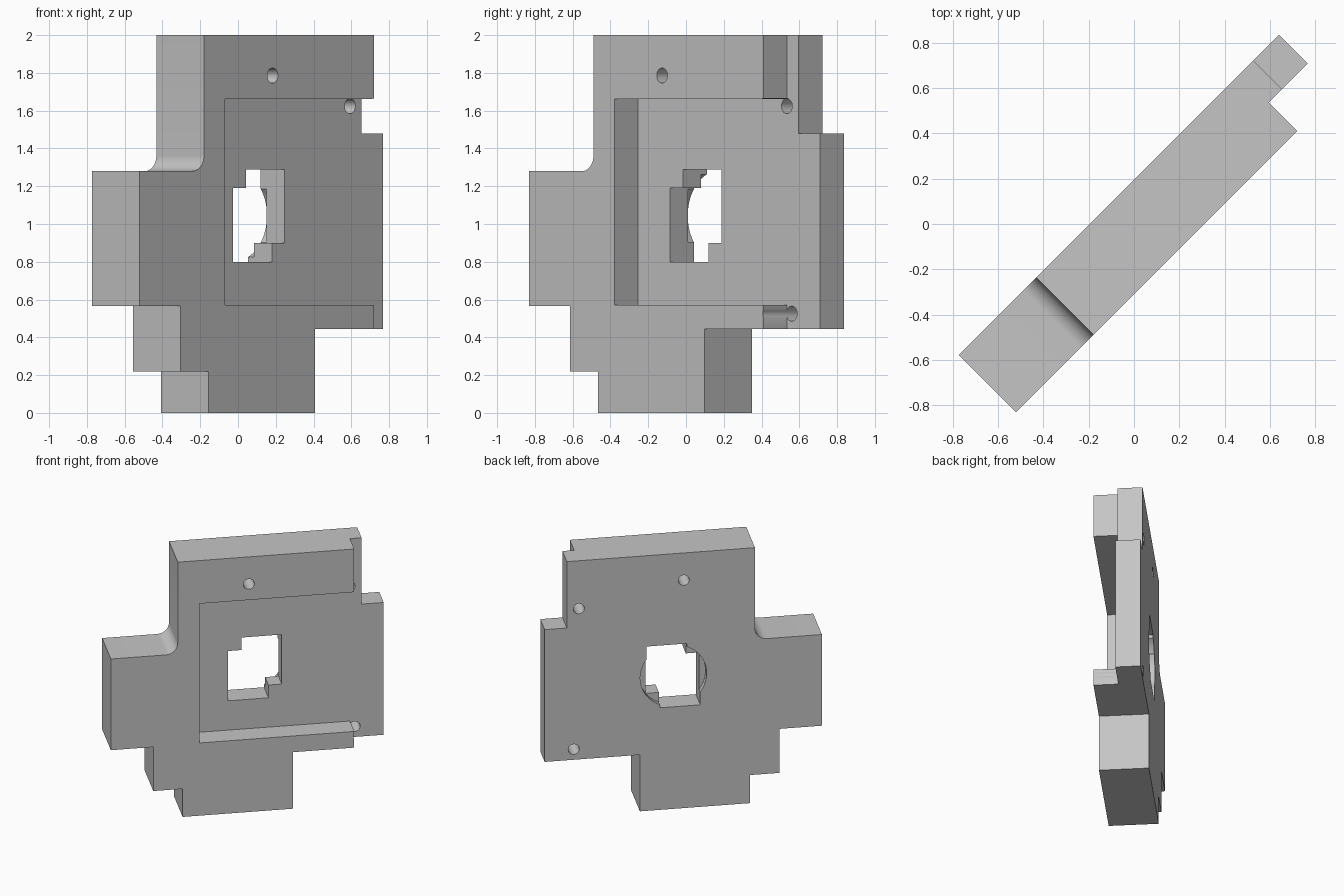
import bpy, bmesh
from math import pi, sin, cos, radians

cube = bpy.data.objects.get("Cube")
if cube:
    bpy.data.objects.remove(cube, do_unlink=True)

# Thickness levels: front face, recessed floor, counterbore floor, back face
FRONT, FLOOR, BORE, BACK = -0.219, -0.042, 0.093, 0.138
TOP = 2.0

grey = bpy.data.materials.new("plain grey")
grey.use_nodes = True
colour = (0.56, 0.56, 0.56, 1)
grey.diffuse_color = colour
grey.node_tree.nodes["Principled BSDF"].inputs["Base Color"].default_value = colour


def prism(name, outline, near, far):
    """Extrude an outline of (across, height) points through the thickness."""
    bm = bmesh.new()
    face = bm.faces.new([bm.verts.new((u, near, z)) for u, z in outline])
    new = bmesh.ops.extrude_face_region(bm, geom=[face])["geom"]
    moved = [v for v in new if isinstance(v, bmesh.types.BMVert)]
    bmesh.ops.translate(bm, verts=moved, vec=(0, far - near, 0))
    bmesh.ops.recalc_face_normals(bm, faces=bm.faces)
    mesh = bpy.data.meshes.new(name)
    bm.to_mesh(mesh)
    bm.free()
    mesh.materials.append(grey)
    ob = bpy.data.objects.new(name, mesh)
    bpy.context.collection.objects.link(ob)
    return ob


def arc(u, z, r, start, end, n):
    angles = [start + (end - start) * i / n for i in range(n + 1)]
    return [(u + r * cos(a), z + r * sin(a)) for a in angles]


def circle(u, z, r, n=48):
    return arc(u, z, r, 0, 2 * pi, n)[:-1]


def box(u0, u1, z0, z1):
    return [(u0, z0), (u1, z0), (u1, z1), (u0, z1)]


# Stepped plate outline with a filleted inner corner at the upper left
R = 0.085
fillet = arc(-0.473 - R, 1.28 + R, R, 0, -pi / 2, 10)
outline = [(-0.438, 0), (0.357, 0), (0.357, 0.443), (1.044, 0.443),
           (1.044, 1.48), (0.884, 1.48), (0.884, TOP), (-0.473, TOP)]
outline += fillet
outline += [(-0.956, 1.28), (-0.956, 0.565), (-0.65, 0.565), (-0.65, 0.22), (-0.438, 0.22)]
plate = prism("mounting_plate", outline, FRONT, BACK)

# Central window: a rectangle with two opposite corners filled
window = [(-0.078, 0.8), (0.212, 0.8), (0.212, 0.9), (0.308, 0.9),
          (0.308, 1.288), (0.018, 1.288), (0.018, 1.19), (-0.078, 1.19)]

cutters = [
    prism("edge_step_cutter", box(0.8, 1.5, -0.5, 2.5), -1, FLOOR),
    prism("pocket_cutter", box(-0.318, 1.4, 0.57, 1.662), -0.9, FLOOR),
    prism("window_cutter", window, -0.8, 0.8),
    prism("counterbore_cutter", circle(0.115, 1.044, 0.24, 64), BORE, 0.7),
]
# Screw holes
for u, z in ((0.04, 1.786), (0.797, 1.624), (0.834, 0.525)):
    cutters.append(prism("screw_hole_cutter", circle(u, z, 0.04, 32), -0.7, 0.7))

for cutter in cutters:
    cutter.hide_render = True
    mod = plate.modifiers.new(cutter.name, "BOOLEAN")
    mod.operation = "DIFFERENCE"
    mod.solver = "EXACT"
    mod.object = cutter

# Bake the cuts and remove the cutters
bpy.context.view_layer.update()
graph = bpy.context.evaluated_depsgraph_get()
baked = bpy.data.meshes.new_from_object(plate.evaluated_get(graph))
plate.modifiers.clear()
plate.data = baked
for cutter in cutters:
    bpy.data.objects.remove(cutter, do_unlink=True)

# Turn the plate diagonally and smooth its curved walls
plate.rotation_euler.z = radians(45)
for ob in bpy.context.selected_objects:
    ob.select_set(False)
plate.select_set(True)
bpy.context.view_layer.objects.active = plate
bpy.ops.object.shade_smooth_by_angle(angle=radians(30))
